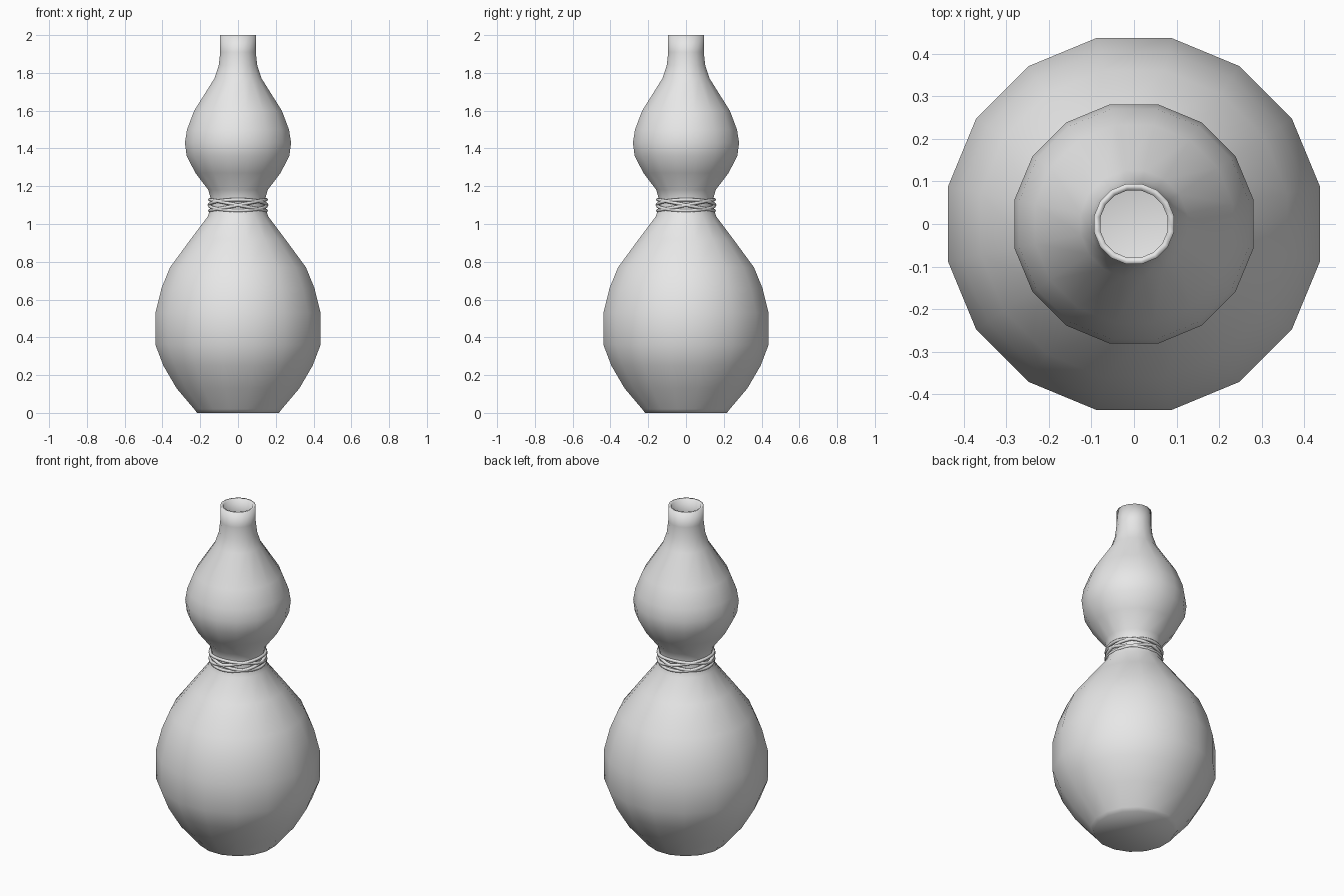
import bpy
import bmesh
from math import cos, sin, tau, radians
from mathutils import Matrix

cube = bpy.data.objects.get("Cube")
if cube:
    bpy.data.objects.remove(cube, do_unlink=True)

SIDES = 16
WALL = 0.015
NECK_Z = 1.1


def make_material(name, value):
    mat = bpy.data.materials.new(name)
    mat.use_nodes = True
    colour = (value, value, value, 1)
    mat.diffuse_color = colour
    mat.node_tree.nodes["Principled BSDF"].inputs["Base Color"].default_value = colour
    return mat


def add_object(name, bm, mat):
    bmesh.ops.recalc_face_normals(bm, faces=bm.faces)
    for face in bm.faces:
        face.smooth = True
    mesh = bpy.data.meshes.new(name)
    bm.to_mesh(mesh)
    bm.free()
    mesh.materials.append(mat)
    obj = bpy.data.objects.new(name, mesh)
    bpy.context.collection.objects.link(obj)
    return obj


def ring(bm, r, z):
    # Half a step of turn puts a flat side towards each axis
    angles = [tau * (i + 0.5) / SIDES for i in range(SIDES)]
    return [bm.verts.new((r * cos(a), r * sin(a), z)) for a in angles]


def bridge(bm, a, b):
    n = len(a)
    for i in range(n):
        j = (i + 1) % n
        bm.faces.new((a[i], a[j], b[j], b[i]))


clay = make_material("plain grey", 0.8)

# Gourd body: outer profile (half width, height) from base to mouth
outer = [(0.217, 0), (0.232, 0.02), (0.325, 0.13), (0.395, 0.25), (0.437, 0.36),
         (0.437, 0.53), (0.405, 0.66), (0.36, 0.77), (0.25, 0.92), (0.16, 1.04),
         (0.138, 1.11), (0.157, 1.18), (0.225, 1.27), (0.272, 1.36), (0.281, 1.43),
         (0.27, 1.5), (0.232, 1.6), (0.125, 1.77), (0.102, 1.84), (0.094, 1.91),
         (0.094, 2)]
inner = [(r - WALL, max(z, WALL)) for r, z in outer[:1] + outer[2:]]
inner[-1] = (outer[-1][0] - WALL, outer[-1][1] - 0.004)

bm = bmesh.new()
to_corner = 1 / cos(tau / SIDES / 2)
rings = [ring(bm, r * to_corner, z) for r, z in outer + inner[::-1]]
for a, b in zip(rings, rings[1:]):
    bridge(bm, a, b)
bm.faces.new(rings[0])
bm.faces.new(rings[-1])
add_object("gourd_bottle", bm, clay)

# Cord: four tilted loops around the waist, each a quarter turn on
LOOP_R, CORD_R, STEPS, CORD_SIDES = 0.152, 0.009, 32, 8
bm = bmesh.new()
for k in range(4):
    place = (Matrix.Translation((0, 0, NECK_Z)) @ Matrix.Rotation(tau * k / 4, 4, "Z")
             @ Matrix.Rotation(radians(11), 4, "X"))
    sections = []
    for i in range(STEPS):
        a = tau * i / STEPS
        section = []
        for j in range(CORD_SIDES):
            b = tau * j / CORD_SIDES
            r = LOOP_R + CORD_R * cos(b)
            point = Matrix.Rotation(a, 4, "Z").col[0].xyz * r
            point.z = CORD_R * sin(b)
            section.append(bm.verts.new(place @ point))
        sections.append(section)
    for i in range(STEPS):
        bridge(bm, sections[i - 1], sections[i])
add_object("waist_cord", bm, clay)
